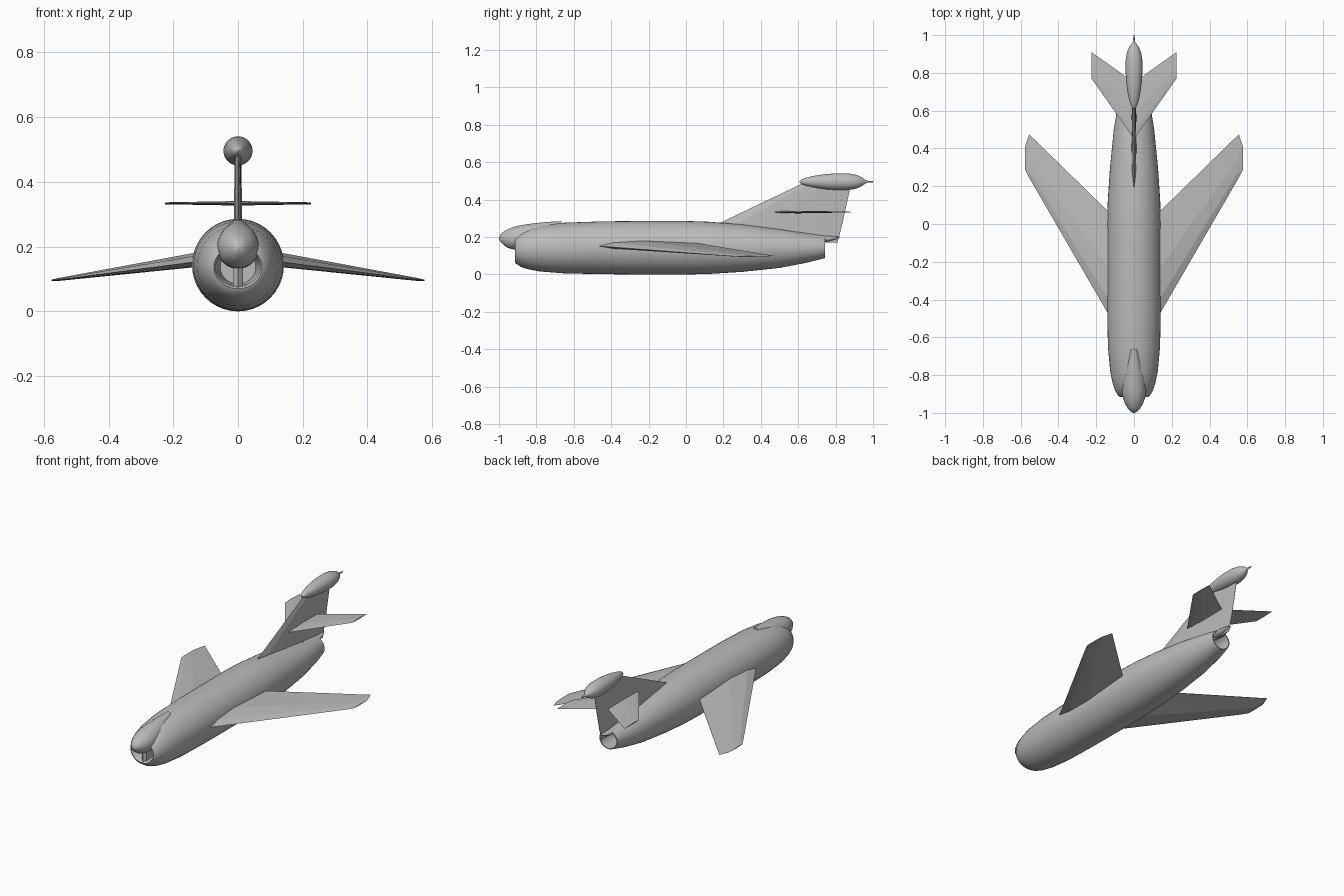
import bpy, bmesh, math

grey = bpy.data.materials.new("light_grey")
grey.diffuse_color = (0.5, 0.5, 0.5, 1)


def loft(name, rings, angle=40, mirror=False):
    """Skin a list of point rings, cap both ends."""
    bm = bmesh.new()
    vs = [[bm.verts.new(p) for p in r] for r in rings]
    n = len(vs[0])
    for a, b in zip(vs, vs[1:]):
        for i in range(n):
            j = (i + 1) % n
            bm.faces.new((a[i], a[j], b[j], b[i]))
    bm.faces.new(vs[0])
    bm.faces.new(vs[-1])
    bmesh.ops.recalc_face_normals(bm, faces=bm.faces)
    me = bpy.data.meshes.new(name)
    bm.to_mesh(me)
    bm.free()
    ob = bpy.data.objects.new(name, me)
    bpy.context.collection.objects.link(ob)
    me.materials.append(grey)
    bpy.ops.object.select_all(action='DESELECT')
    ob.select_set(True)
    bpy.context.view_layer.objects.active = ob
    bpy.ops.object.shade_smooth_by_angle(angle=math.radians(angle))
    if mirror:
        ob.modifiers.new("mirror", 'MIRROR')
    return ob


def ellipse(y, w, zb, zt, n=40):
    c, h = (zb + zt) / 2, (zt - zb) / 2
    return [(w * math.cos(2 * math.pi * i / n), y,
             c + h * math.sin(2 * math.pi * i / n)) for i in range(n)]


def body(name, stations):
    return loft(name, [ellipse(*s) for s in stations])


def aerofoil(x, le, te, zle, zte, t):
    pts = [(0, 0), (.15, .36), (.45, .5), (1, .03), (1, -.03), (.45, -.5), (.15, -.36)]
    return [(x, le + (te - le) * u, zle + (zte - zle) * u + t * v) for u, v in pts]


# Fuselage: intake duct, outer skin and exhaust duct in one loft
body("fuselage", [
    (-.70, .055, .085, .19), (-.85, .066, .08, .195), (-.905, .069, .077, .195),
    (-.915, .075, .070, .202), (-.91, .083, .059, .212), (-.88, .101, .040, .235),
    (-.84, .114, .027, .250), (-.78, .126, .016, .264), (-.65, .138, .006, .277),
    (-.45, .142, .002, .284), (-.25, .142, 0, .286), (0, .142, 0, .286),
    (.12, .139, .003, .282), (.3, .127, .014, .268), (.5, .107, .035, .243),
    (.65, .083, .064, .218), (.742, .060, .087, .202), (.742, .054, .092, .196),
    (.60, .050, .095, .19)])

# Radar nose above the intake, fading into the upper fuselage
body("radar_nose", [
    (-1.0, .003, .19, .197), (-.992, .019, .174, .215), (-.975, .034, .157, .230),
    (-.95, .048, .141, .243), (-.92, .059, .134, .255), (-.88, .065, .131, .264),
    (-.82, .063, .135, .273), (-.74, .045, .16, .281), (-.665, .022, .22, .285)])

# Intake splitter post
loft("intake_splitter", [[(x, y, z) for x, y in
     ((-.015, -.69), (-.015, -.895), (0, -.91), (.015, -.895), (.015, -.69))]
     for z in (.072, .145)], 20)

# Fairing over the exhaust
body("tail_fairing", [
    (.60, .035, .19, .228), (.74, .028, .172, .207), (.79, .017, .185, .204),
    (.82, .004, .196, .202)])

# Swept wings
loft("wings", [
    aerofoil(.05, -.625, -.018, .164, .177, .050),
    aerofoil(.14, -.47, .07, .152, .165, .044),
    aerofoil(.555, .245, .475, .098, .099, .009),
    aerofoil(.577, .287, .41, .096, .096, .004)], 5, True)

# Tailplanes
loft("tailplanes", [
    aerofoil(0, .45, .75, .334, .334, .014),
    aerofoil(.225, .77, .91, .334, .334, .006)], 5, True)

# Fin: same section turned upright
fin = []
for z, le, te, t in ((.17, -.02 + .02, .81, .03), (.28, .19, .838, .026), (.495, .64, .885, .020)):
    fin.append([(w, y, z) for _, y, w in aerofoil(0, le, te, 0, 0, t)])
loft("tail_fin", fin, 5)

# Pod on top of the fin, with a short tail spike
body("fin_pod", [(y, r, .496 - r, .496 + r) for y, r in (
    (.608, .003), (.615, .011), (.64, .021), (.69, .033), (.75, .041), (.81, .045),
    (.87, .044), (.91, .037), (.94, .024), (.955, .012), (.965, .006), (1.0, .003))])
